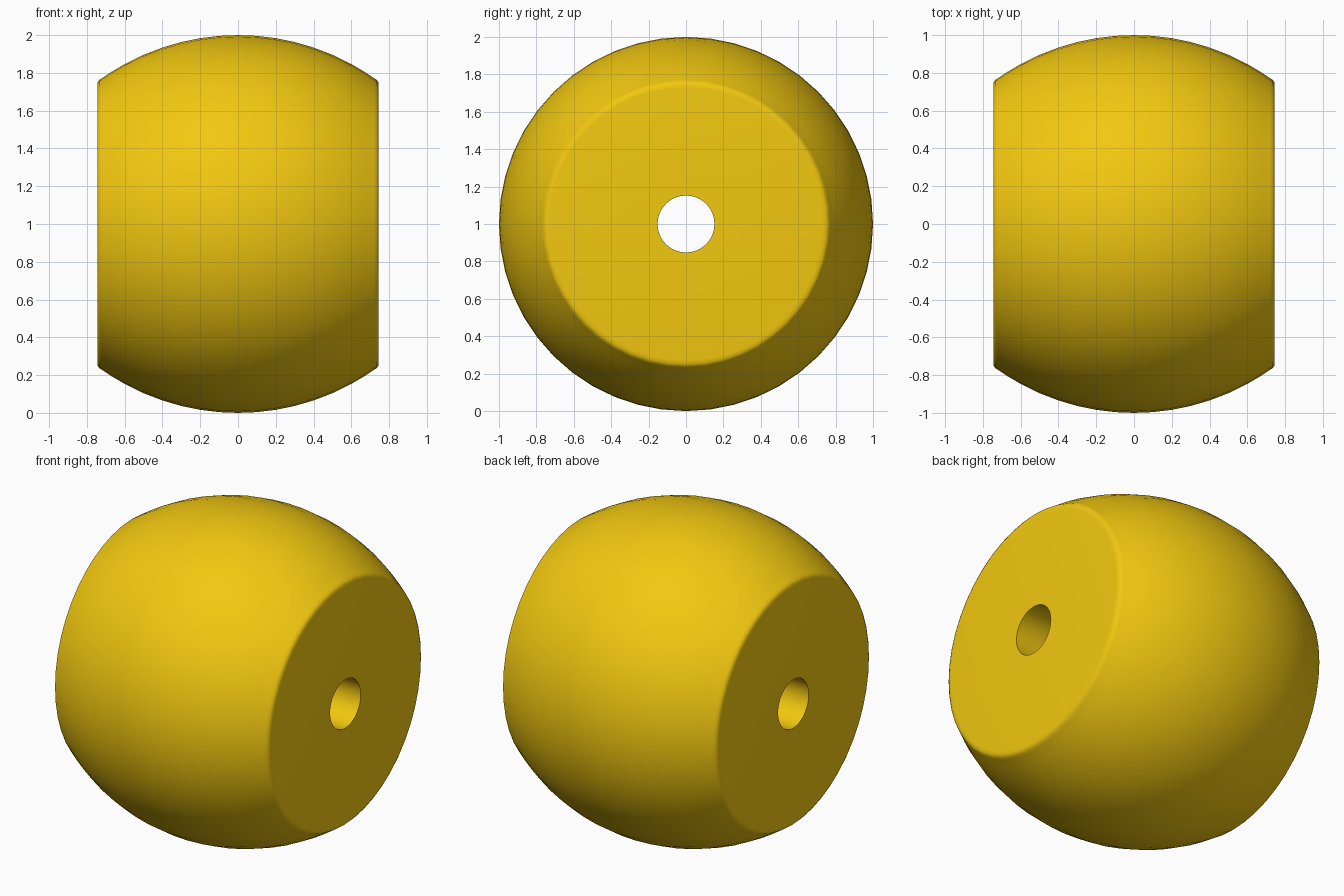
import bpy, bmesh, math

if "Cube" in bpy.data.objects:
    bpy.data.objects.remove(bpy.data.objects["Cube"])

SEGMENTS = 48
HALF, HOLE = 0.745, 0.152

# Half profile (x along the axis, radius): curved barrel wall, rounded rim, flat end, bore
R = 1.25
half = [(x, 1 - R + math.sqrt(R * R - x * x))
        for x in (0, 0.1, 0.2, 0.3, 0.4, 0.5, 0.6, 0.67, 0.72)]
half += [(0.735, 0.763), (0.743, 0.75), (HALF, 0.73), (HALF, HOLE)]
profile = [(-x, r) for x, r in reversed(half[1:])] + half

# Revolve the closed profile around the x axis
bm = bmesh.new()
rings = []
for i in range(SEGMENTS):
    a = 2 * math.pi * i / SEGMENTS
    rings.append([bm.verts.new((x, r * math.sin(a), 1 + r * math.cos(a))) for x, r in profile])
n = len(profile)
for i in range(SEGMENTS):
    p, q = rings[i], rings[(i + 1) % SEGMENTS]
    for j in range(n):
        k = (j + 1) % n
        bm.faces.new((p[j], p[k], q[k], q[j]))
bmesh.ops.recalc_face_normals(bm, faces=bm.faces)

mesh = bpy.data.meshes.new("bead")
bm.to_mesh(mesh)
bm.free()
bead = bpy.data.objects.new("bead", mesh)
bpy.context.collection.objects.link(bead)

# Yellow colour and smooth shading with sharp bore edges
mat = bpy.data.materials.new("yellow")
mat.diffuse_color = (0.89, 0.58, 0.005, 1)
mat.use_nodes = True
mat.node_tree.nodes["Principled BSDF"].inputs["Base Color"].default_value = mat.diffuse_color
mesh.materials.append(mat)
bpy.context.view_layer.objects.active = bead
bead.select_set(True)
bpy.ops.object.shade_smooth_by_angle(angle=math.radians(40))
